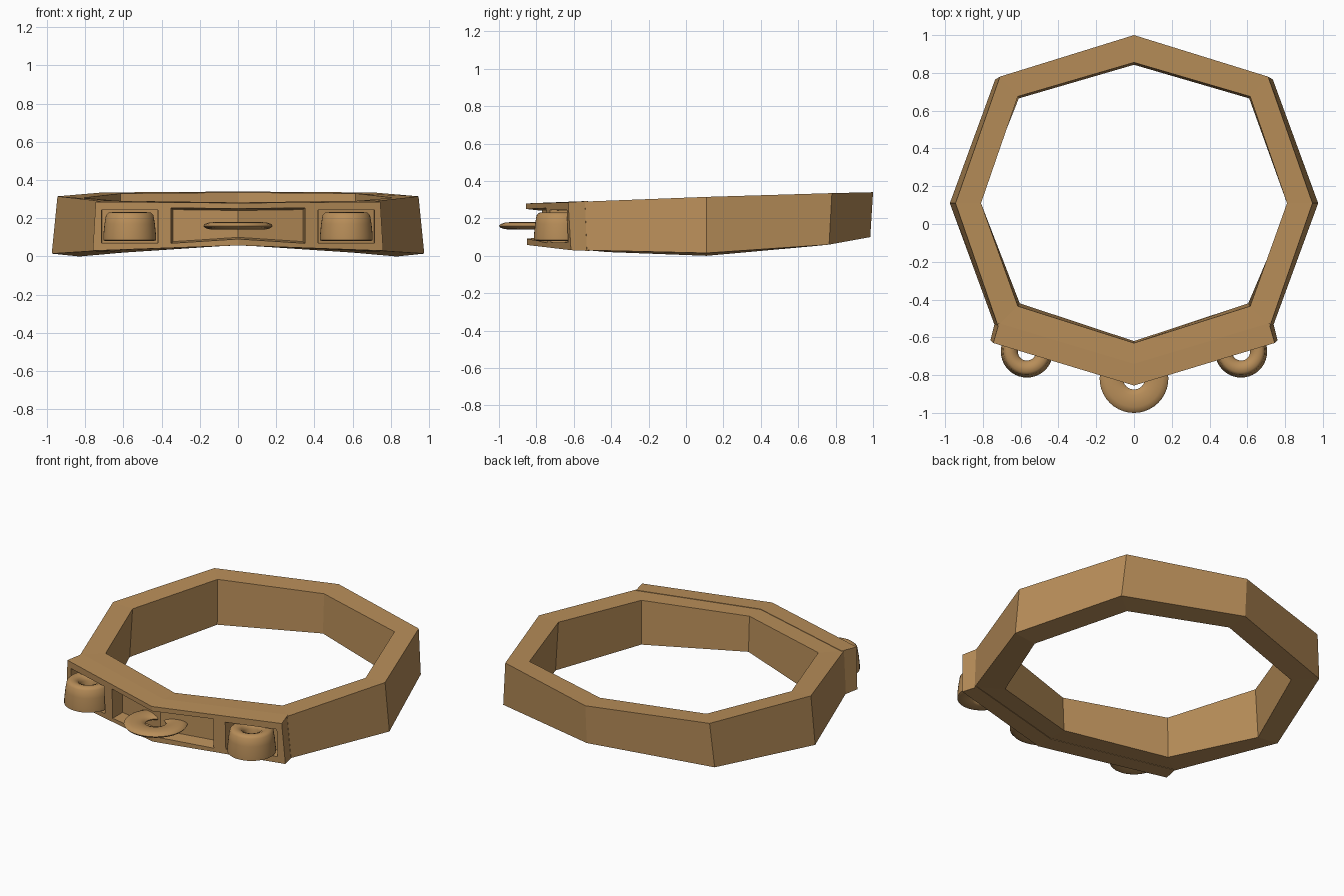
import bpy, bmesh, math

if "Cube" in bpy.data.objects:
    bpy.data.objects.remove(bpy.data.objects["Cube"])

tan = bpy.data.materials.new("tan_metal")
tan.diffuse_color = (0.48, 0.27, 0.1, 1)
tan.use_nodes = True
tan.node_tree.nodes["Principled BSDF"].inputs["Base Color"].default_value = tan.diffuse_color


def make(name, verts, faces, smooth=False):
    me = bpy.data.meshes.new(name)
    me.from_pydata(verts, [], faces)
    bm = bmesh.new()
    bm.from_mesh(me)
    bmesh.ops.recalc_face_normals(bm, faces=bm.faces)
    bm.to_mesh(me)
    bm.free()
    me.materials.append(tan)
    ob = bpy.data.objects.new(name, me)
    bpy.context.collection.objects.link(ob)
    if smooth:
        bpy.ops.object.select_all(action='DESELECT')
        ob.select_set(True)
        bpy.context.view_layer.objects.active = ob
        bpy.ops.object.shade_smooth_by_angle(angle=math.radians(40))
    return ob


def loft(name, sections, closed, smooth=False):
    """Join equal-length cross-sections; cap the ends unless closed."""
    n, m = len(sections), len(sections[0])
    faces = []
    for i in range(n if closed else n - 1):
        a, b = i * m, (i + 1) % n * m
        faces += [(a + j, a + (j + 1) % m, b + (j + 1) % m, b + j) for j in range(m)]
    if not closed:
        faces += [tuple(range(m)), tuple(range((n - 1) * m, n * m))]
    return make(name, [v for s in sections for v in s], faces, smooth)


def flip(section):
    return [(-x, y, z) for x, y, z in section]


def lathe(name, profile, centre, steps=40):
    cx, cy = centre
    rings = []
    for i in range(steps):
        a = 2 * math.pi * i / steps
        rings.append([(cx + r * math.cos(a), cy + r * math.sin(a), z) for r, z in profile])
    return loft(name, rings, True, True)


# Eight-sided band: outer top, outer bottom, inner bottom, inner top
back = [(0, 1, .34), (0, .985, .10), (0, .843, .09), (0, .855, .335)]
side = [
    [(.71, .78, .335), (.735, .765, .06), (.61, .665, .05), (.615, .675, .33)],
    [(.945, .11, .315), (.975, .11, .015), (.83, .11, 0), (.81, .11, .308)],
    [(.72, -.54, .29), (.74, -.53, .03), (.605, -.42, .02), (.615, -.435, .29)],
]
front = [(0, -.77, .28), (0, -.77, .062), (0, -.62, .06), (0, -.63, .28)]
loft("band", [back] + side + [front] + [flip(s) for s in reversed(side)], True)

# Thick front plate, V-shaped in plan
end = [(.715, -.525, .293), (.745, -.63, .286), (.76, -.615, .03), (.735, -.515, .026)]
mid = [(0, -.74, .283), (0, -.855, .28), (0, -.85, .058), (0, -.74, .058)]
plate = loft("front_plate", [flip(end), mid, end], False)


def face_y(x):
    return -.85 + abs(x) * .297


# Recess cutters follow the V of the plate and narrow towards the back
def cutter(name, stations, taper):
    secs = []
    for k, (x, z0, z1) in enumerate(stations):
        inset = (taper if k == 0 else -taper if k == len(stations) - 1 else 0)
        yf, yb = face_y(x) - .03, face_y(x) + .15
        xf, xb = x - inset * .3, x + inset
        secs.append([(xf, yf, z0), (xb, yb, z0 + taper), (xb, yb, z1 - taper), (xf, yf, z1)])
    ob = loft(name, secs, False)
    ob.hide_render = True
    ob.hide_set(True)
    mod = plate.modifiers.new(name, 'BOOLEAN')
    mod.object, mod.operation, mod.solver = ob, 'DIFFERENCE', 'EXACT'


cutter("centre_recess_cutter", [(-.35, .065, .258), (0, .088, .253), (.35, .065, .258)], .02)
for s in (-1, 1):
    xs = sorted((s * .42, s * .715))
    cutter("side_recess_cutter", [(x, .07, .245) for x in xs], .004)

# Barrel-shaped loops at either side
barrel = [(.048, .11), (.048, .20), (.06, .222), (.085, .232), (.11, .23), (.124, .217),
          (.132, .17), (.138, .11), (.138, .085), (.125, .08), (.07, .08), (.055, .09)]
for s, label in ((-1, "left"), (1, "right")):
    lathe(label + "_barrel_loop", barrel, (s * .567, -.675))

# Flat ring in the middle recess
ring = [(.12 + .062 * math.cos(t * math.pi / 6), .16 + .02 * math.sin(t * math.pi / 6))
        for t in range(12)]
lathe("centre_loop", ring, (0, -.818))
